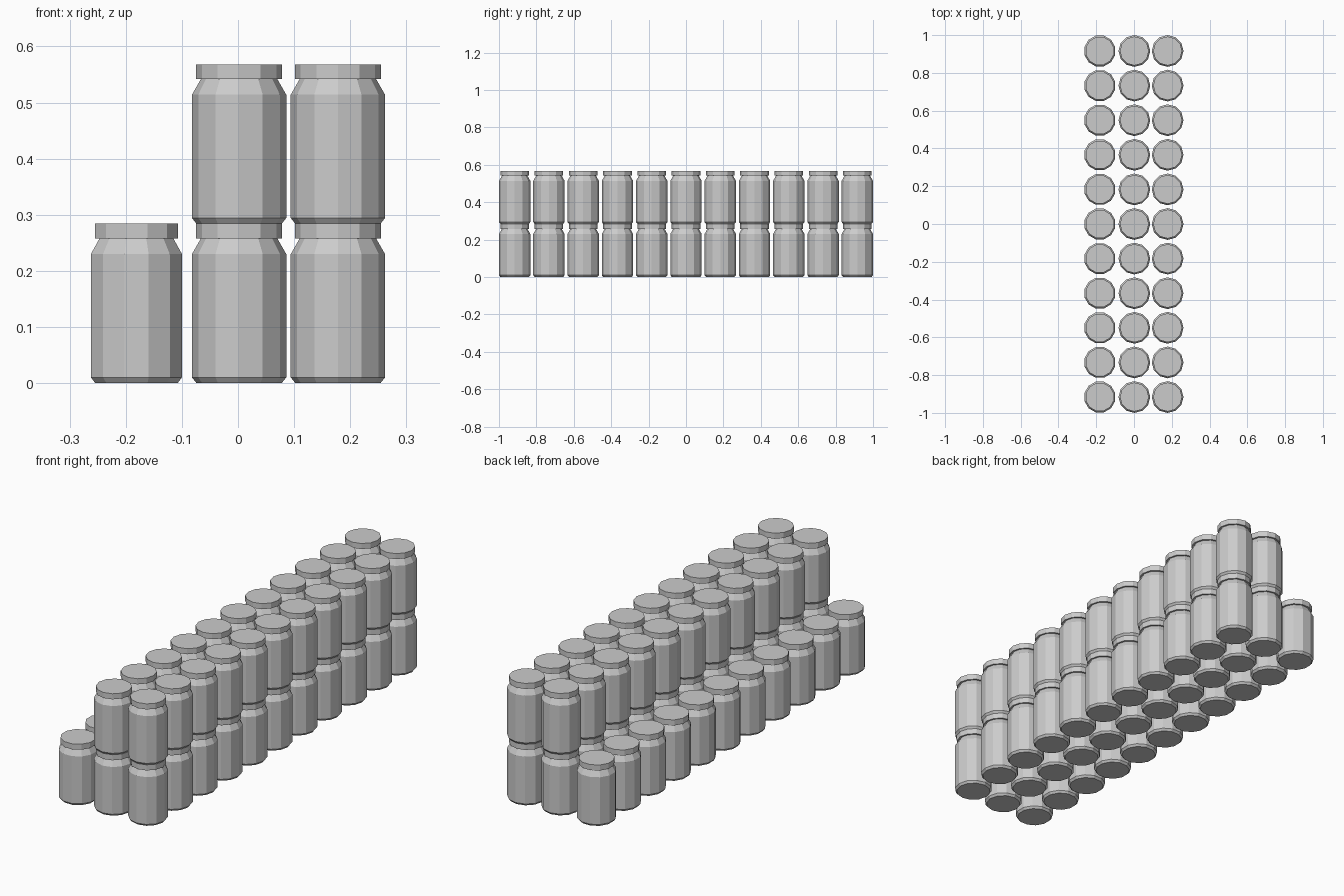
import bpy, bmesh, math

SIDES = 12
ROWS = 11
CAN_HEIGHT = 0.284
ROW_STEP = 0.1832
# radius, height pairs from the base up to the lid
PROFILE = [(0.076, 0), (0.084, 0.01), (0.084, 0.23), (0.068, 0.258),
           (0.0765, 0.258), (0.0765, CAN_HEIGHT)]

if "Cube" in bpy.data.objects:
    bpy.data.objects.remove(bpy.data.objects["Cube"], do_unlink=True)

# Plain grey metal
metal = bpy.data.materials.new("grey_metal")
metal.use_nodes = True
grey = (0.6, 0.6, 0.6, 1)
metal.diffuse_color = grey
metal.node_tree.nodes["Principled BSDF"].inputs["Base Color"].default_value = grey


def make_can_mesh():
    """Stack rings from the profile, bridge them and cap both ends."""
    bm = bmesh.new()
    rings = []
    for radius, z in PROFILE:
        angles = [math.tau * i / SIDES for i in range(SIDES)]
        rings.append([bm.verts.new((radius * math.cos(a), radius * math.sin(a), z))
                      for a in angles])
    for low, high in zip(rings, rings[1:]):
        for i in range(SIDES):
            j = (i + 1) % SIDES
            bm.faces.new((low[i], low[j], high[j], high[i]))
    bm.faces.new(rings[0][::-1])
    bm.faces.new(rings[-1])
    mesh = bpy.data.meshes.new("can")
    bm.to_mesh(mesh)
    bm.free()
    mesh.materials.append(metal)
    return mesh


can_mesh = make_can_mesh()

# Columns: name, x position, stacked layers, turn about z
columns = [("right", -0.181, 1, math.pi / SIDES),
           ("middle", 0.002, 2, 0),
           ("left", 0.178, 2, 0)]

for name, x, layers, turn in columns:
    for layer in range(layers):
        for row in range(ROWS):
            can = bpy.data.objects.new(f"{name}_can_{layer + 1}_{row + 1}", can_mesh)
            can.location = (x, (row - (ROWS - 1) / 2) * ROW_STEP, layer * CAN_HEIGHT)
            can.rotation_euler.z = turn
            bpy.context.collection.objects.link(can)
